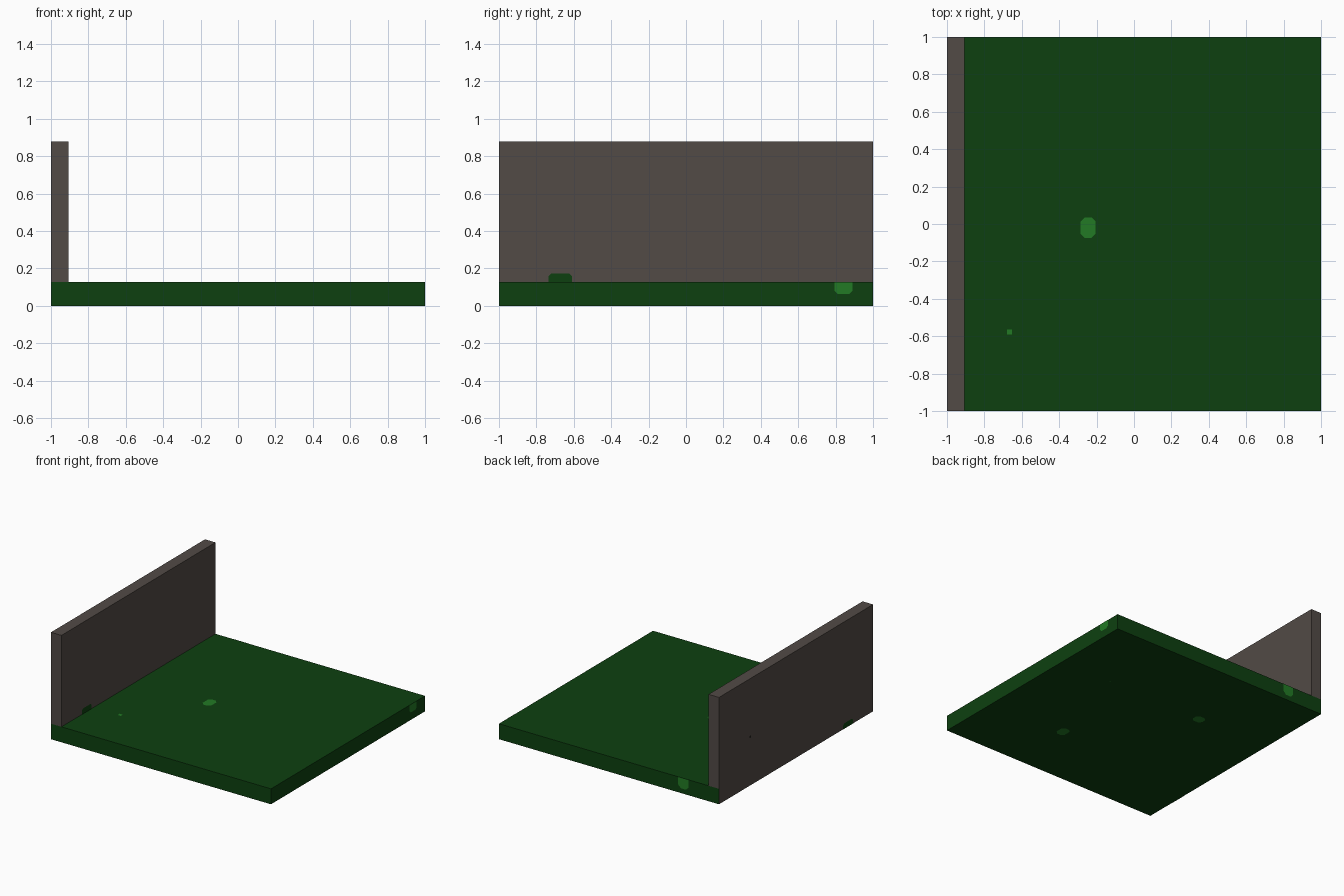
import bpy
import bmesh
from mathutils import Vector

if "Cube" in bpy.data.objects:
    bpy.data.objects.remove(bpy.data.objects["Cube"])


def material(name, rgb):
    m = bpy.data.materials.new(name)
    m.diffuse_color = (*rgb, 1)
    m.use_nodes = True
    m.node_tree.nodes["Principled BSDF"].inputs["Base Color"].default_value = m.diffuse_color
    return m


GRASS = material("dark green", (0.004, 0.051, 0.005))
LEAF = material("light green", (0.016, 0.195, 0.018))
WALL = material("grey brown", (0.084, 0.069, 0.061))
SPECK = material("dark speck", (0.01, 0.01, 0.008))


def add_object(name, bm, mats):
    me = bpy.data.meshes.new(name)
    bm.to_mesh(me)
    bm.free()
    for m in mats:
        me.materials.append(m)
    ob = bpy.data.objects.new(name, me)
    bpy.context.collection.objects.link(ob)
    return ob


def box(name, lo, hi, mats):
    bm = bmesh.new()
    bmesh.ops.create_cube(bm, size=1)
    for v in bm.verts:
        v.co = Vector([lo[i] if v.co[i] < 0 else hi[i] for i in range(3)])
    bm.normal_update()
    # a second colour, if any, goes on the left side
    for f in bm.faces:
        f.material_index = 1 if len(mats) > 1 and f.normal.x < -0.9 else 0
    return add_object(name, bm, mats)


def patch(name, axis, sign, level, u, v, mat, cut=(1, 1, 1, 1)):
    """Flat rounded spot lying on a face; u and v are (min, max) ranges.
    cut switches each corner's chamfer: low-low, high-low, high-high, low-high."""
    r = 0.28 * min(u[1] - u[0], v[1] - v[0])
    corners = [(u[0], v[0], (0, r), (r, 0)), (u[1], v[0], (-r, 0), (0, r)),
               (u[1], v[1], (0, -r), (-r, 0)), (u[0], v[1], (r, 0), (0, -r))]
    pts = []
    for (a, b, d1, d2), c in zip(corners, cut):
        pts += [(a + d1[0], b + d1[1]), (a + d2[0], b + d2[1])] if c else [(a, b)]
    bm = bmesh.new()
    others = [i for i in range(3) if i != axis]
    verts = []
    for p in pts:
        co = [0, 0, 0]
        co[axis] = level + sign * 0.0015
        co[others[0]], co[others[1]] = p
        verts.append(bm.verts.new(co))
    f = bm.faces.new(verts)
    f.normal_update()
    if f.normal[axis] * sign < 0:
        f.normal_flip()
    return add_object(name, bm, [mat])


# floor slab (its left side carries the wall colour) and upright wall
box("floor_slab", (-1, -1, 0), (1, 1, 0.127), [GRASS, WALL])
box("wall", (-1, -1, 0.127), (-0.905, 1, 0.878), [WALL])

TOP_FLAT = (1, 1, 0, 0)
LOW_FLAT = (0, 0, 1, 1)
# spots on the floor top
patch("top_spot", 2, 1, 0.127, (-0.285, -0.205), (-0.075, 0.035), LEAF)
patch("top_small_spot", 2, 1, 0.127, (-0.68, -0.652), (-0.592, -0.564), LEAF, (0, 0, 0, 0))
# spots on the slab edges
patch("right_edge_spot", 0, 1, 1, (0.795, 0.89), (0.062, 0.127), LEAF, TOP_FLAT)
patch("back_edge_spot", 1, 1, 1, (-0.725, -0.63), (0.04, 0.127), LEAF, TOP_FLAT)
# moss at the foot of the wall, both sides
patch("wall_moss_inner", 0, 1, -0.905, (-0.735, -0.61), (0.127, 0.172), GRASS, LOW_FLAT)
patch("wall_moss_outer", 0, -1, -1, (-0.735, -0.61), (0, 0.045), GRASS, LOW_FLAT)
patch("wall_speck", 0, -1, -1, (0.587, 0.607), (0.39, 0.41), SPECK)
# spots underneath
patch("under_spot_front", 2, -1, 0, (0.28, 0.36), (-0.50, -0.40), LEAF)
patch("under_spot_back", 2, -1, 0, (-0.39, -0.30), (0.31, 0.39), LEAF)
patch("under_speck", 2, -1, 0, (0.53, 0.542), (0.354, 0.366), LEAF)
